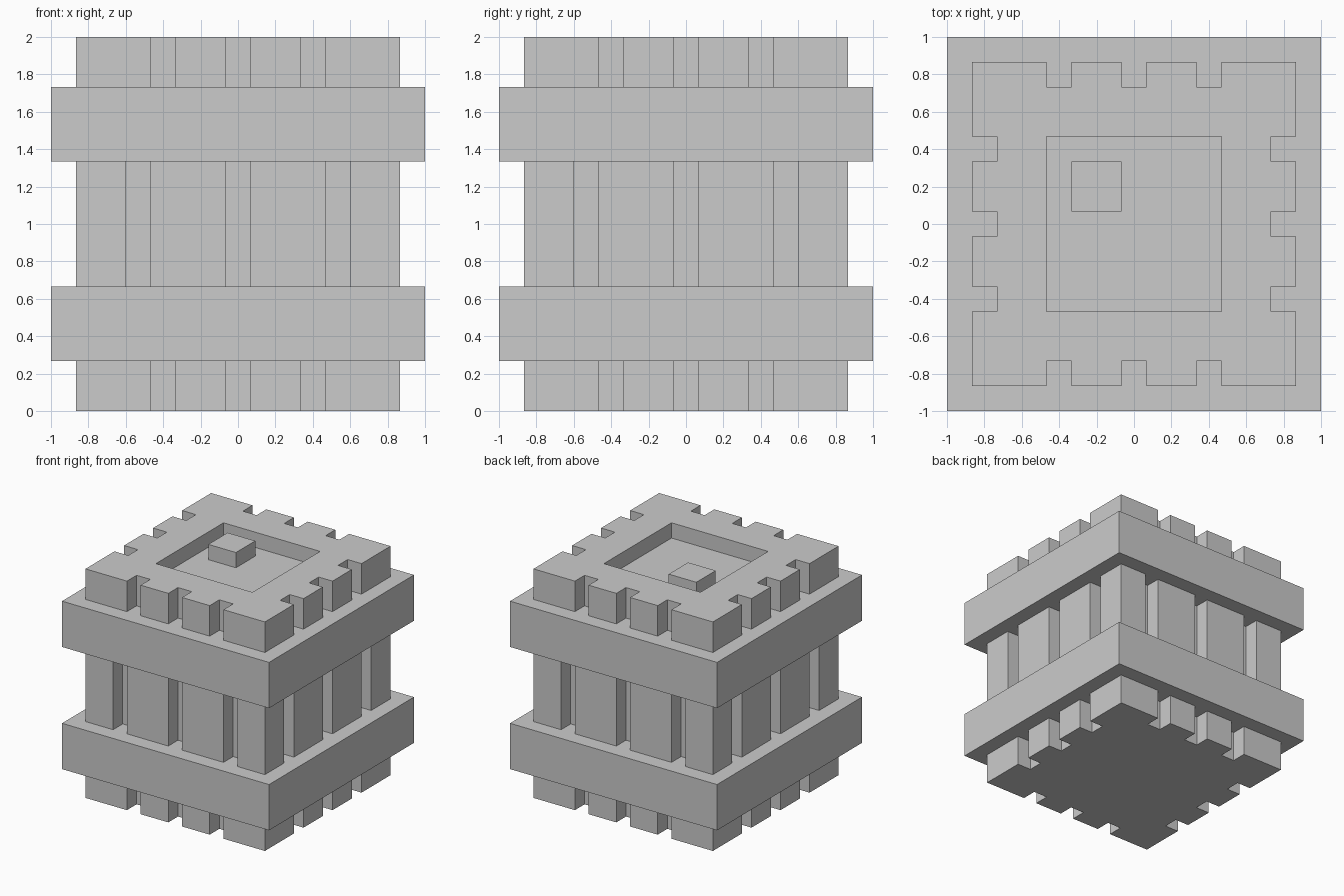
import bpy, bmesh

if "Cube" in bpy.data.objects:
    bpy.data.objects.remove(bpy.data.objects["Cube"])

U = 2 / 30          # modelling grid step: the block is 30 steps wide
H = 13 * U          # half width of the grooved tiers
D = 2 * U           # groove depth and width


def finish(name, bm):
    bmesh.ops.recalc_face_normals(bm, faces=bm.faces)
    mesh = bpy.data.meshes.new(name)
    bm.to_mesh(mesh)
    bm.free()
    obj = bpy.data.objects.new(name, mesh)
    bpy.context.collection.objects.link(obj)
    return obj


def prism(name, points, z0, z1):
    """Extrude a closed outline from z0 to z1."""
    bm = bmesh.new()
    face = bm.faces.new([bm.verts.new((x, y, z0)) for x, y in points])
    ext = bmesh.ops.extrude_face_region(bm, geom=[face])
    top = [g for g in ext["geom"] if isinstance(g, bmesh.types.BMVert)]
    bmesh.ops.translate(bm, verts=top, vec=(0, 0, z1 - z0))
    return finish(name, bm)


def square(half, cx=0, cy=0):
    return [(cx + sx * half, cy + sy * half)
            for sx, sy in ((-1, -1), (1, -1), (1, 1), (-1, 1))]


def grooved_outline(centres):
    """Square outline with grooves at the given centres on each side."""
    side = [(-H, -H)]
    for c in centres:
        a, b = c - D / 2, c + D / 2
        side += [(a, -H), (a, -H + D), (b, -H + D), (b, -H)]
    points = []
    for _ in range(4):
        points += side
        side = [(-y, x) for x, y in side]   # quarter turn
    return points


narrow = grooved_outline([-6 * U, 0, 6 * U])
wide = grooved_outline([-8 * U, 0, 8 * U])

# Grooved tiers
prism("base_tier", narrow, 0, 4 * U)
prism("middle_tier", wide, 10 * U, 20 * U)
top_tier = prism("top_tier", narrow, 26 * U, 30 * U)

# Plain projecting bands
for name, z in (("lower_band", 4 * U), ("upper_band", 20 * U)):
    prism(name, square(15 * U), z, z + 6 * U)

# Square recess in the top
cutter = prism("recess_cutter", square(7 * U), 28 * U, 32 * U)
cutter.hide_render = True
mod = top_tier.modifiers.new("recess", "BOOLEAN")
mod.operation = "DIFFERENCE"
mod.solver = "EXACT"
mod.object = cutter
bpy.context.view_layer.objects.active = top_tier
bpy.ops.object.modifier_apply(modifier=mod.name)
bpy.data.objects.remove(cutter)

# Off-centre peg standing in the recess, flush with the rim
prism("recess_peg", square(2 * U, -3 * U, 3 * U), 28 * U, 30 * U)
